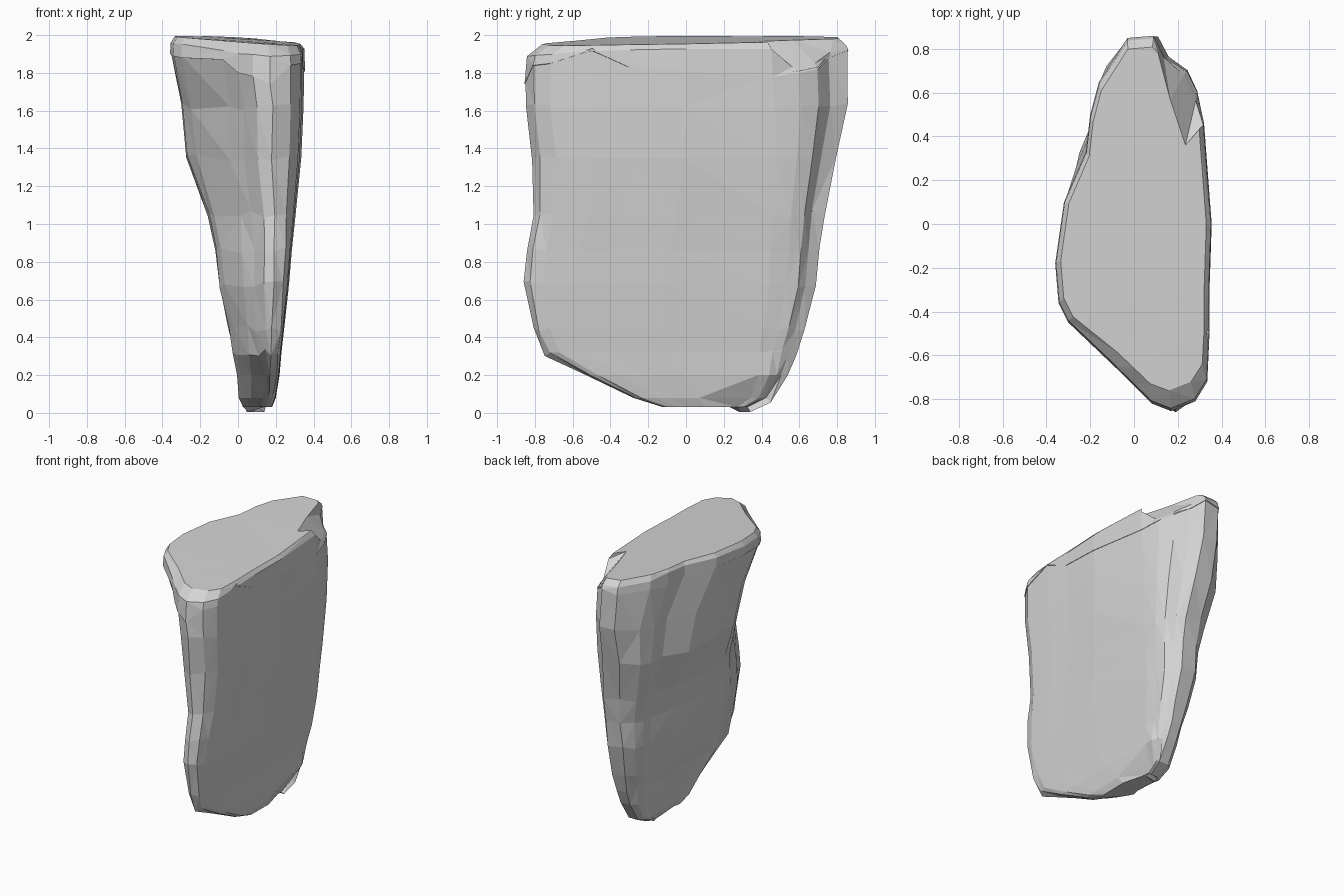
import bpy
import bmesh
import math
import random

random.seed(4)
if "Cube" in bpy.data.objects:
    bpy.data.objects.remove(bpy.data.objects["Cube"], do_unlink=True)

stone = bpy.data.materials.new("stone grey")
stone.use_nodes = True
colour = (0.66, 0.66, 0.66, 1)
stone.diffuse_color = colour
stone.node_tree.nodes["Principled BSDF"].inputs["Base Color"].default_value = colour

# Plan outline of the slab, clockwise from the back: x, y, height of the cap's lower edge
OUTLINE = [
    (-.03, .85, 1.90), (.09, .86, 1.92), (.14, .76, 1.88), (.24, .70, 1.82),
    (.29, .60, 1.80), (.32, .46, 1.78), (.355, 0, 1.81), (.345, -.3, 1.83),
    (.345, -.5, 1.92), (.335, -.72, 1.85), (.28, -.81, 1.84), (.17, -.855, 1.74),
    (.08, -.82, 1.78), (0, -.74, 1.80), (-.08, -.66, 1.87), (-.3, -.45, 1.88),
    (-.345, -.36, 1.89), (-.36, -.18, 1.90), (-.32, .1, 1.90), (-.22, .33, 1.90),
    (-.2, .5, 1.88), (-.16, .65, 1.90),
]
X_MIN, X_MAX, Y_MIN, Y_MAX = -.36, .355, -.855, .86

# Body sections from the bottom up: z, x range, y range
SECTIONS = [
    (.03, .02, .18, -.12, .34), (.08, 0, .20, -.28, .45),
    (.20, -.01, .22, -.53, .54), (.32, -.03, .23, -.75, .585),
    (.45, -.06, .245, -.81, .63), (.68, -.11, .27, -.86, .69),
    (.86, -.13, .285, -.845, .71), (1.05, -.17, .305, -.81, .735),
    (1.35, -.28, .335, -.815, .80), (1.62, -.305, .347, -.852, .86),
]


def loft(name, rings):
    """Join closed rings of points into one faceted solid."""
    bm = bmesh.new()
    loops = [[bm.verts.new(p) for p in ring] for ring in rings]
    count = len(loops[0])
    for low, high in zip(loops, loops[1:]):
        for i in range(count):
            j = (i + 1) % count
            bm.faces.new((low[i], low[j], high[j], high[i]))
    bm.faces.new(loops[0])
    bm.faces.new(loops[-1])
    bmesh.ops.triangulate(bm, faces=bm.faces[:])
    bmesh.ops.recalc_face_normals(bm, faces=bm.faces[:])
    mesh = bpy.data.meshes.new(name)
    bm.to_mesh(mesh)
    bm.free()
    mesh.materials.append(stone)
    obj = bpy.data.objects.new(name, mesh)
    bpy.context.collection.objects.link(obj)
    return obj


def place(value, low, high, start, end, blunt):
    """Map a value between ranges, pushing it towards the ends when blunt < 1."""
    w = 2 * (value - low) / (high - low) - 1
    w = math.copysign(abs(w) ** blunt, w)
    return start + (w + 1) / 2 * (end - start)


def section_ring(z, x0, x1, y0, y1):
    """Fit the outline into a section, squarer lower down, rough off the flat side."""
    ring = []
    for i, (px, py, lip) in enumerate(OUTLINE):
        blunt = .55 + .4 * (z / 1.6) ** 2
        if py < 0:
            blunt = min(1, blunt + .18)
        x = place(px, X_MIN, X_MAX, x0, x1, blunt)
        y = place(py, Y_MIN, Y_MAX, y0, y1, blunt)
        height = z
        # the bulge of the rough side leans to the back below the cap
        if px < .05:
            w = (2 * y - y0 - y1) / (y1 - y0)
            y += .22 * min(1, (1.9 - z) / .4) * (1 - w * w) * (y1 - y0) / 1.7
        if px < .3:
            x += random.uniform(-.004, .008)
            y *= 1 - random.uniform(0, .006)
            height += random.uniform(-.02, .02) if z > .3 else 0
        # shallow upright grooves on the rough side
        if px < -.1 and z < 1.2 and i % 2:
            x += .012
        # lump under the rough back half, cut back under the flat side
        if z < .1 and py > .3:
            if px < .1:
                height -= .025
            else:
                x -= .04
        ring.append((x, y, height))
    return ring


def top_height(x, y):
    return min(2, 1.975 + .015 * y - .06 * x)


# Tapered rock body, ending just inside the cap
body_rings = [section_ring(*s) for s in SECTIONS]
body_rings.append([(x * .988, y * .993, lip + .01) for x, y, lip in OUTLINE])
loft("rock_body", body_rings)

# Thin cap with a ragged lower edge, a worn front and a chipped back corner
CHIP = {2: (.11, .78), 3: (.165, .57), 4: (.235, .36)}
edge, shoulder, rim = [], [], []
for i, (x, y, lip) in enumerate(OUTLINE):
    edge.append((x, y, lip))
    if i in CHIP:
        cx, cy = CHIP[i]
        shoulder.append((x + (cx - x) * .15, y + (cy - y) * .15, lip + .03))
        rim.append((cx, cy, top_height(cx, cy)))
    else:
        worn = y < -.6
        drop = (.055 if worn else .03) + random.uniform(-.01, .01)
        shoulder.append((x * .99, y * .985, top_height(x, y) - drop))
        rim.append((x * .93, y * (.89 if worn else .94), top_height(x, y)))
loft("rock_cap", [edge, shoulder, rim])
